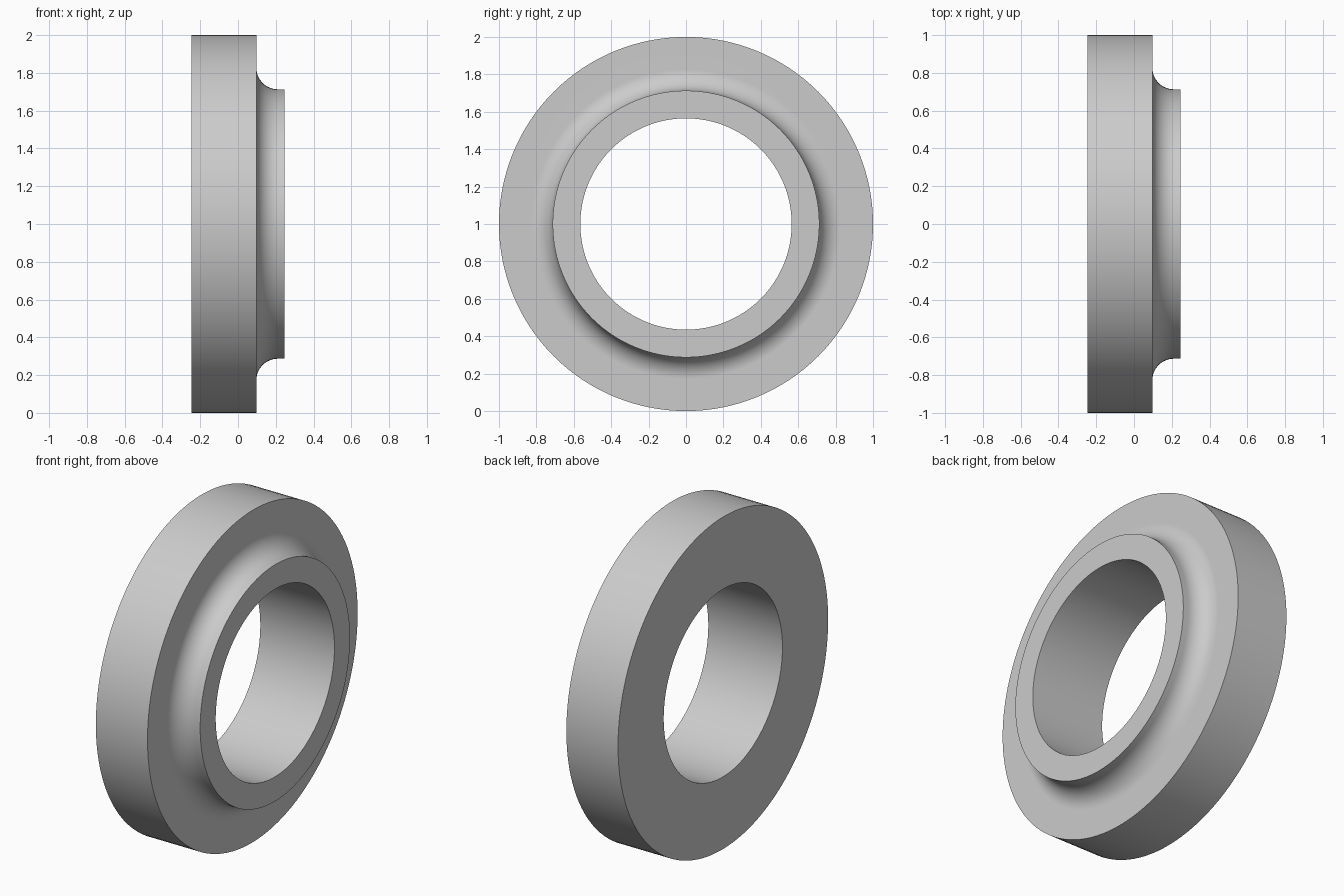
import bpy
import bmesh
from math import sin, cos, pi, radians
from mathutils import Vector

default = bpy.data.objects.get("Cube")
if default:
    bpy.data.objects.remove(default, do_unlink=True)

# Main dimensions, axis along x
HALF = 0.247
FACE = 0.097
BORE, BOSS, RIM = 0.565, 0.713, 1.0
FILLET = 0.115
SEGMENTS = 128
ARC_STEPS = 14

grey = bpy.data.materials.new("plain grey")
grey.use_nodes = True
colour = (0.6, 0.6, 0.6, 1)
grey.diffuse_color = colour
grey.node_tree.nodes["Principled BSDF"].inputs["Base Color"].default_value = colour

# Cross-section as (x, radius): flange, concave fillet, raised collar
profile = [(-HALF, BORE), (-HALF, RIM), (FACE, RIM)]
for i in range(ARC_STEPS + 1):
    a = pi / 2 * i / ARC_STEPS
    profile.append((FACE + FILLET * (1 - cos(a)), BOSS + FILLET * (1 - sin(a))))
profile += [(HALF, BOSS), (HALF, BORE)]

# Revolve the closed section around the x axis
bm = bmesh.new()
verts = [bm.verts.new((x, 0, r)) for x, r in profile]
edges = [bm.edges.new((v, verts[(i + 1) % len(verts)])) for i, v in enumerate(verts)]
bmesh.ops.spin(bm, geom=verts + edges, cent=(0, 0, 0), axis=(1, 0, 0),
               angle=2 * pi, steps=SEGMENTS, use_merge=True)
bmesh.ops.remove_doubles(bm, verts=bm.verts, dist=0.0001)
bmesh.ops.recalc_face_normals(bm, faces=bm.faces)
bmesh.ops.translate(bm, verts=bm.verts, vec=Vector((0, 0, RIM)))

mesh = bpy.data.meshes.new("flanged_ring")
bm.to_mesh(mesh)
bm.free()
mesh.materials.append(grey)
ring = bpy.data.objects.new("flanged_ring", mesh)
bpy.context.collection.objects.link(ring)

# Smooth curves, crisp rims, flat end faces
bpy.ops.object.select_all(action="DESELECT")
ring.select_set(True)
bpy.context.view_layer.objects.active = ring
bpy.ops.object.shade_smooth_by_angle(angle=radians(30))
weighted = ring.modifiers.new("flat_faces", "WEIGHTED_NORMAL")
weighted.keep_sharp = True
